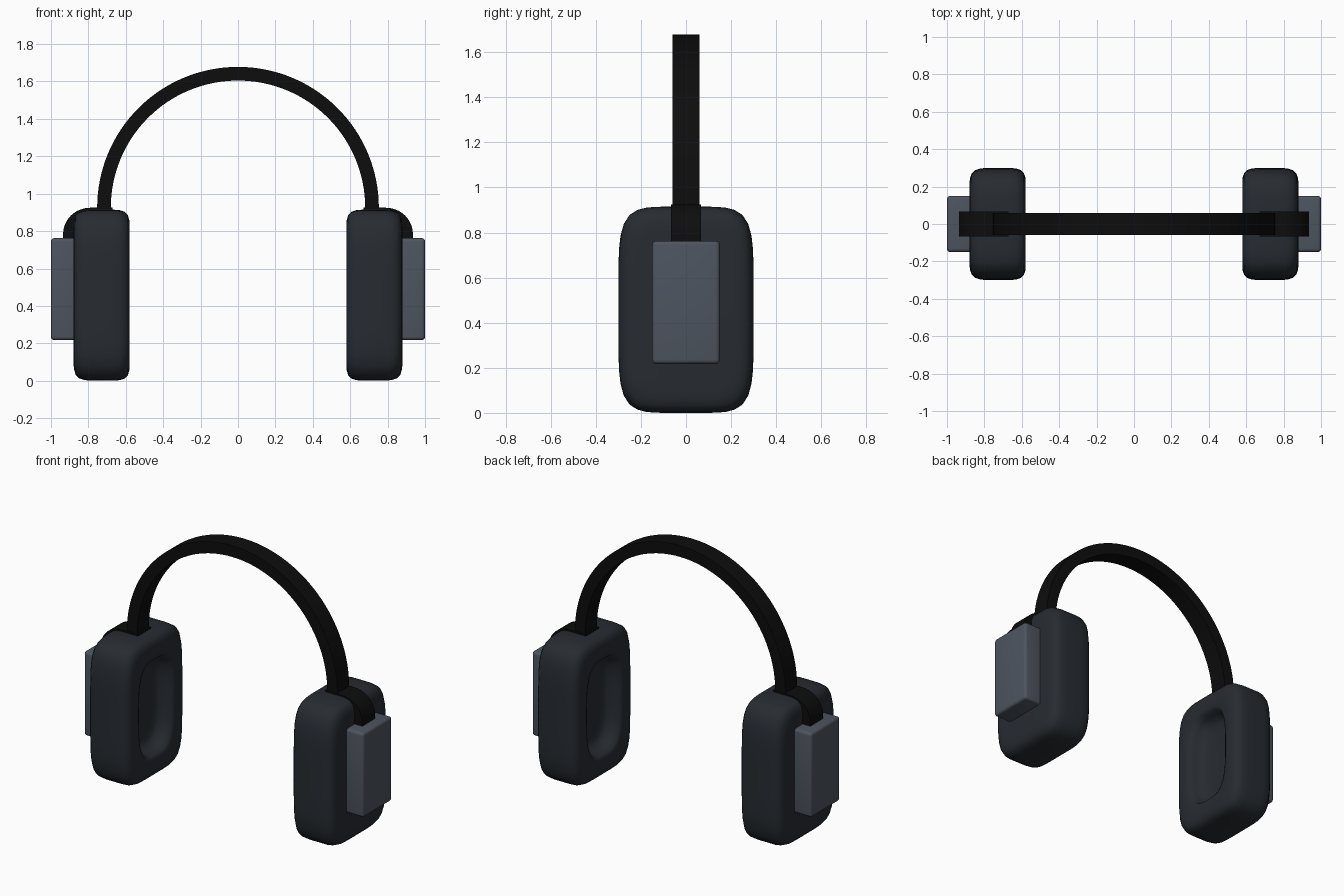
import bpy, bmesh, math

if "Cube" in bpy.data.objects:
    bpy.data.objects.remove(bpy.data.objects["Cube"])


def material(name, rgb):
    m = bpy.data.materials.new(name)
    m.diffuse_color = (*rgb, 1)
    m.use_nodes = True
    m.node_tree.nodes["Principled BSDF"].inputs["Base Color"].default_value = m.diffuse_color
    return m


CUP = material("dark_slate", (0.02, 0.025, 0.031))
PLATE = material("slate", (0.075, 0.09, 0.115))
BLACK = material("black", (0.004, 0.004, 0.004))


def finish(name, bm, mat, angle=35):
    bmesh.ops.recalc_face_normals(bm, faces=bm.faces[:])
    me = bpy.data.meshes.new(name)
    bm.to_mesh(me)
    bm.free()
    ob = bpy.data.objects.new(name, me)
    bpy.context.collection.objects.link(ob)
    me.materials.append(mat)
    bpy.ops.object.select_all(action='DESELECT')
    ob.select_set(True)
    bpy.context.view_layer.objects.active = ob
    bpy.ops.object.shade_smooth_by_angle(angle=math.radians(angle))
    return ob


def loft(name, rings, mat, angle=35):
    """Skin closed rings of points and cap both ends."""
    bm = bmesh.new()
    loops = [[bm.verts.new(p) for p in r] for r in rings]
    n = len(loops[0])
    for a, b in zip(loops, loops[1:]):
        for i in range(n):
            j = (i + 1) % n
            bm.faces.new((a[i], a[j], b[j], b[i]))
    bm.faces.new(loops[0])
    bm.faces.new(loops[-1])
    return finish(name, bm, mat, angle)


def superellipse(x, hy, hz, power, zc=0.4575, n=64):
    pts = []
    for i in range(n):
        t = 2 * math.pi * (i + 0.5) / n
        c, s = math.cos(t), math.sin(t)
        r = (abs(c) ** power + abs(s) ** power) ** (-1 / power)
        pts.append((x, hy * r * c, zc + hz * r * s))
    return pts


# cup profile: x, half width, half height, squareness (outer face to recess floor)
PROFILE = [
    (0.880, 0.215, 0.36, 5), (0.877, 0.245, 0.395, 5.2), (0.868, 0.27, 0.425, 5.5),
    (0.850, 0.287, 0.444, 5.5), (0.825, 0.296, 0.453, 5.5), (0.790, 0.30, 0.4575, 5.5),
    (0.670, 0.30, 0.4575, 5.5), (0.630, 0.297, 0.454, 5.5), (0.605, 0.288, 0.445, 5.5),
    (0.589, 0.272, 0.428, 5.3), (0.581, 0.25, 0.40, 5), (0.580, 0.215, 0.36, 4.2),
    (0.582, 0.185, 0.325, 3.6), (0.590, 0.17, 0.31, 3.3), (0.625, 0.158, 0.297, 3.2),
    (0.660, 0.143, 0.28, 3.1), (0.675, 0.12, 0.255, 3), (0.682, 0.08, 0.2, 3),
]

# yoke outline in x,z: flat over the cup then curving down to the side plate
ARC = [(0.79 + 0.145 * math.sin(a), 0.785 + 0.14 * math.cos(a))
       for a in (math.pi / 2 * i / 12 for i in range(13))]
YOKE = [(0.67, 0.88), (0.67, 0.925)] + ARC + [(0.935, 0.745), (0.85, 0.745), (0.85, 0.80), (0.79, 0.88)]

for side, s in (("right", 1), ("left", -1)):
    # ear cup with a soft recess on the inner side
    loft(side + "_ear_cup", [superellipse(s * x, hy, hz, p) for x, hy, hz, p in PROFILE], CUP, 60)

    # yoke joining band and plate
    loft(side + "_yoke", [[(s * x, y, z) for x, z in YOKE] for y in (-0.066, 0.066)], BLACK)

    # outer plate
    bm = bmesh.new()
    bmesh.ops.create_cube(bm, size=1)
    for v in bm.verts:
        v.co = (s * 0.93 + v.co.x * 0.14, v.co.y * 0.30, 0.49 + v.co.z * 0.545)
    bmesh.ops.bevel(bm, geom=bm.edges[:], offset=0.018, segments=4, profile=0.5, affect='EDGES')
    finish(side + "_outer_plate", bm, PLATE, 60)

# headband: flat strip swept over a half circle, ends sunk into the yokes
rings = []
for x, z in ([(1, -0.05)] + [(math.cos(math.pi * i / 64), math.sin(math.pi * i / 64)) for i in range(65)]
             + [(-1, -0.05)]):
    rings.append([(x * r, y, 0.925 + z * r)
                  for r, y in ((0.68, -0.06), (0.753, -0.06), (0.753, 0.06), (0.68, 0.06))])
loft("headband", rings, BLACK)
